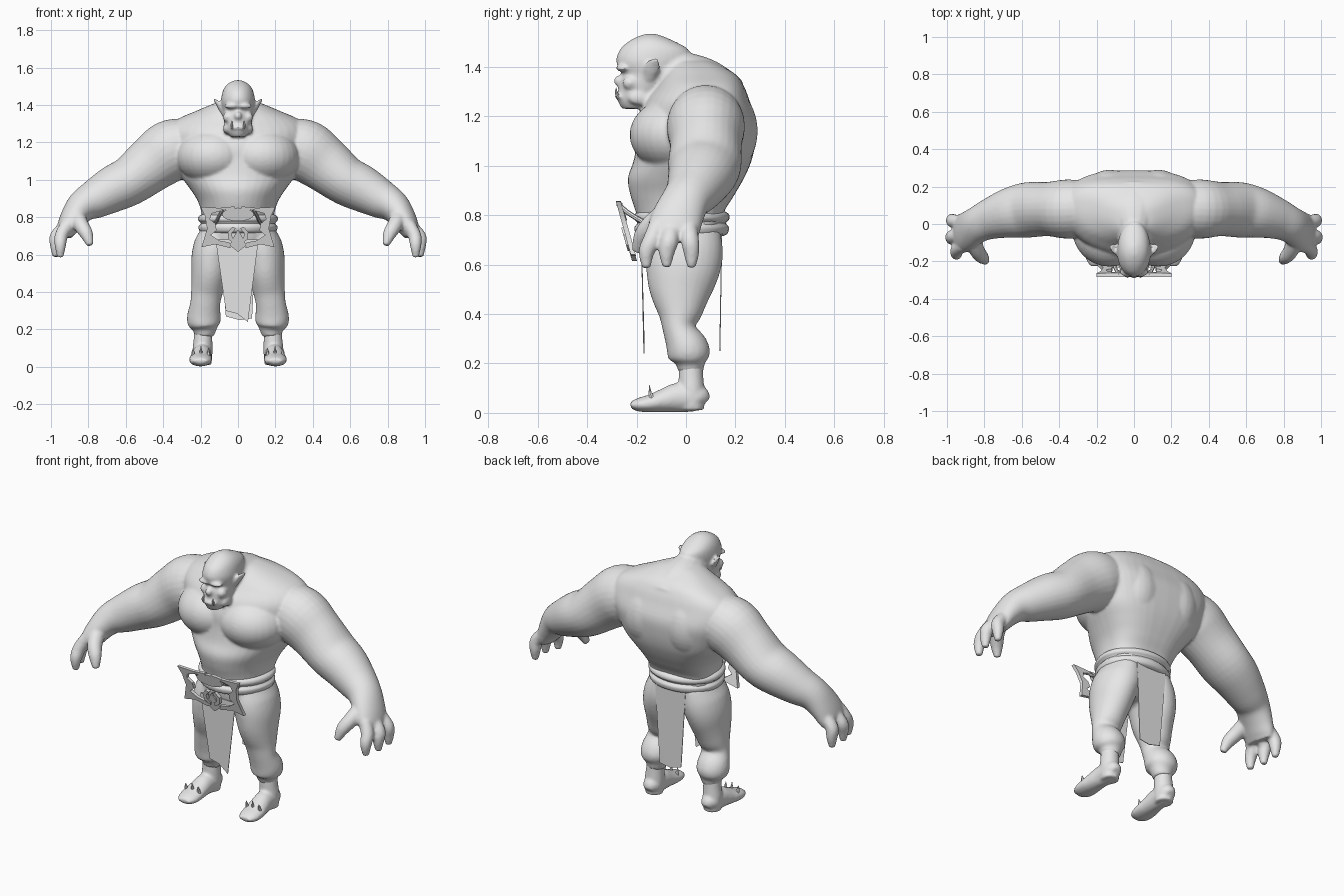
import bpy, bmesh, math
from mathutils import Vector, Matrix

grey = bpy.data.materials.new("plain_grey")
grey.diffuse_color = (0.8, 0.8, 0.8, 1)


def smooth_rows(rows, steps=4):
    """Rounded interpolation through rows of numbers."""
    out = []
    for i in range(len(rows) - 1):
        p0, p1, p2, p3 = (rows[max(i - 1, 0)], rows[i], rows[i + 1], rows[min(i + 2, len(rows) - 1)])
        for k in range(steps):
            t = k / steps
            out.append([b + .5 * t * (c - a + t * (2 * a - 5 * b + 4 * c - d + t * (3 * (b - c) + d - a)))
                        for a, b, c, d in zip(p0, p1, p2, p3)])
    return out + [list(rows[-1])]


def loft(bm, rings):
    """Closed skin through a list of point rings."""
    vs = [[bm.verts.new(p) for p in r] for r in rings]
    n = len(vs[0])
    for a, b in zip(vs, vs[1:]):
        for i in range(n):
            bm.faces.new((a[i], a[(i + 1) % n], b[(i + 1) % n], b[i]))
    bm.faces.new(vs[0])
    bm.faces.new(vs[-1])


def stack(bm, rows, back=2.0, n=32):
    """Horizontal sections: z, half width, front y, widest y, back y."""
    rings = []
    for z, w, yf, ym, yb in smooth_rows(rows):
        ring = []
        for i in range(n):
            t = 2 * math.pi * i / n
            c, s = math.cos(t), math.sin(t)
            e = 2 / back if s > 0 else 1
            x = math.copysign(abs(c) ** e, c) * w
            y = ym + abs(s) ** e * (yb - ym) if s > 0 else ym + s * (ym - yf)
            ring.append((x, y, z))
        rings.append(ring)
    loft(bm, rings)


def tube(bm, nodes, ref, n=20, steps=4):
    """Limb along nodes (x, y, z, radius along ref, other radius)."""
    nodes = smooth_rows(nodes, steps)
    pts = [Vector(p[:3]) for p in nodes]
    rings = []
    for i, p in enumerate(pts):
        t = (pts[min(i + 1, len(pts) - 1)] - pts[max(i - 1, 0)]).normalized()
        u = Vector(ref)
        u = (u - t * u.dot(t)).normalized()
        v = t.cross(u)
        a, b = nodes[i][3:]
        rings.append([p + u * a * math.cos(k * math.tau / n) + v * b * math.sin(k * math.tau / n)
                      for k in range(n)])
    loft(bm, rings)


def ball(bm, c, r):
    m = Matrix.Translation(c) @ Matrix.Diagonal((*r, 1))
    bmesh.ops.create_uvsphere(bm, u_segments=32, v_segments=20, radius=1, matrix=m)


def plate(bm, outline, thick, lift=0.0):
    """Tilted buckle plate from an x, z outline."""
    loft(bm, [[(x, -0.285 + (0.86 - z) * 0.28 + d - lift, z) for x, z in outline] for d in (0, thick)])


def mirror(bm):
    g = bmesh.ops.duplicate(bm, geom=bm.verts[:] + bm.edges[:] + bm.faces[:])["geom"]
    bmesh.ops.scale(bm, vec=(-1, 1, 1), verts=[v for v in g if isinstance(v, bmesh.types.BMVert)])


def finish(name, bm, voxel=0, smooth=4, angle=40):
    bmesh.ops.recalc_face_normals(bm, faces=bm.faces)
    me = bpy.data.meshes.new(name)
    bm.to_mesh(me)
    bm.free()
    ob = bpy.data.objects.new(name, me)
    bpy.context.collection.objects.link(ob)
    me.materials.append(grey)
    bpy.ops.object.select_all(action="DESELECT")
    ob.select_set(True)
    bpy.context.view_layer.objects.active = ob
    bpy.ops.object.shade_smooth_by_angle(angle=math.radians(angle))
    if voxel:
        r = ob.modifiers.new("blend", "REMESH")
        r.mode, r.voxel_size, r.use_smooth_shade = "VOXEL", voxel, True
        s = ob.modifiers.new("soften", "SMOOTH")
        s.factor, s.iterations = 0.5, smooth
    return ob


X, Y = (1, 0, 0), (0, 1, 0)

# Body: paired arms, three-fingered hands, muscles and face features
bm = bmesh.new()
tube(bm, [(.14, .1, 1.21, .11, .11), (.26, .085, 1.185, .145, .145), (.36, .08, 1.155, .158, .165),
          (.46, .08, 1.085, .145, .15), (.57, .075, 1.0, .148, .132), (.66, .06, .955, .135, .125),
          (.76, .03, .9, .112, .106), (.83, .0, .86, .098, .087), (.88, -.03, .8, .103, .07),
          (.915, -.05, .74, .105, .055), (.93, -.055, .7, .095, .04)], Y, 28)
for y0, y1, xt, tip in ((-.115, -.16, .95, .585), (-.055, -.078, .975, .59), (.01, .022, .972, .587)):
    tube(bm, [(.915, y0, .76, .036, .035), (xt - .005, (y0 + y1) / 2, .7, .037, .036),
              (xt, y1, .65, .033, .031), (xt, y1, tip, .017, .017)], Y, 12)
tube(bm, [(.87, -.06, .82, .05, .05), (.84, -.14, .76, .042, .042),
          (.81, -.18, .71, .036, .034), (.79, -.2, .65, .018, .018)], X, 12)
ball(bm, (.13, -.03, 1.125), (.2, .198, .155))      # chest
ball(bm, (.13, .12, 1.14), (.16, .17, .2))          # back
ball(bm, (.034, -.258, 1.394), (.042, .026, .013))  # brow
ball(bm, (.055, -.225, 1.335), (.026, .032, .028))  # cheek
ball(bm, (.06, -.19, 1.275), (.02, .045, .03))      # jaw
tube(bm, [(.075, -.15, 1.35, .012, .02), (.095, -.14, 1.385, .012, .03),
          (.11, -.13, 1.41, .01, .03), (.13, -.12, 1.432, .007, .01)], X, 12)   # ear
mirror(bm)
# Trunk, neck, skull and central features
stack(bm, [(.68, .19, -.18, 0, .14), (.8, .192, -.2, 0, .15), (.88, .212, -.225, .02, .195),
           (.95, .255, -.235, .04, .235), (1.02, .305, -.212, .06, .265), (1.1, .335, -.2, .08, .282),
           (1.18, .365, -.195, .09, .285), (1.26, .375, -.165, .09, .258), (1.32, .33, -.12, .09, .235),
           (1.37, .22, -.09, .08, .2), (1.415, .11, -.06, .05, .12), (1.43, .05, -.05, .03, .08)], 2.8, 40)
tube(bm, [(0, -.14, 1.38, .08, .08), (0, -.03, 1.365, .095, .098), (0, .06, 1.32, .15, .12),
          (0, .14, 1.25, .2, .13)], X)
stack(bm, [(1.23, .04, -.258, -.21, -.17), (1.26, .06, -.275, -.2, -.13), (1.3, .072, -.274, -.18, -.08),
           (1.34, .08, -.27, -.16, -.04), (1.37, .084, -.26, -.15, -.01), (1.4, .089, -.275, -.15, .0),
           (1.43, .09, -.282, -.15, .02), (1.47, .083, -.267, -.14, .01), (1.5, .068, -.235, -.14, -.04),
           (1.52, .045, -.2, -.145, -.085), (1.533, .015, -.165, -.145, -.12)])
ball(bm, (0, -.272, 1.342), (.02, .02, .022))       # nose
ball(bm, (0, -.268, 1.28), (.045, .02, .014))       # lower lip
finish("body", bm, .008, 6)

# Tusks
bm = bmesh.new()
tube(bm, [(.03, -.272, 1.275, .008, .008), (.034, -.282, 1.295, .006, .006),
          (.032, -.282, 1.315, .001, .001)], X, 8)
mirror(bm)
finish("tusks", bm)

# Trousers with bulging cuffs
bm = bmesh.new()
tube(bm, [(.1, 0, .74, .09, .14), (.115, -.005, .66, .115, .155), (.137, -.012, .59, .112, .152),
          (.15, -.022, .5, .1, .13), (.165, -.025, .41, .086, .094), (.175, -.028, .34, .08, .066),
          (.182, .002, .27, .09, .084), (.182, .015, .23, .086, .084), (.18, .018, .2, .065, .06),
          (.183, .02, .165, .051, .05)], X, 28)
mirror(bm)
stack(bm, [(.58, .08, -.1, 0, .09), (.62, .18, -.16, 0, .13), (.7, .205, -.185, 0, .145),
           (.77, .195, -.19, 0, .15)])
finish("trousers", bm, .01)

# Feet and ankles
bm = bmesh.new()
tube(bm, [(.185, .02, .24, .045, .045), (.187, .02, .15, .05, .05), (.19, .023, .08, .054, .052),
          (.19, .025, .01, .048, .048)], X)
tube(bm, [(.19, .077, .04, .025, .025), (.19, .05, .06, .05, .054), (.193, -.03, .062, .052, .06),
          (.197, -.09, .05, .057, .048), (.2, -.14, .039, .062, .037), (.2, -.19, .033, .056, .028),
          (.2, -.224, .032, .035, .014)], X)
mirror(bm)
finish("feet", bm, .008)

# Spikes across the toes
bm = bmesh.new()
for x, h in ((.158, .1), (.198, .112), (.24, .1)):
    tube(bm, [(x, -.135, .05, .012, .012), (x, -.145, .08, .008, .008), (x, -.148, h, .001, .001)], X, 6, 1)
mirror(bm)
finish("toe_spikes", bm)

# Double rolled belt
bm = bmesh.new()
stack(bm, [(z, .197 + d, -.195 - d, 0, .16 + d) for z, d in
           ((.715, -.01), (.725, .008), (.75, .014), (.768, .002), (.785, .016), (.805, .012), (.818, -.01))])
finish("belt", bm)

# Openwork buckle with horned sides
bm = bmesh.new()
plate(bm, [(.02, .858), (.1, .85), (.2, .855), (.178, .81), (.165, .74), (.195, .64), (.12, .655),
           (.04, .635), (.045, .665), (.1, .675), (.145, .705), (.115, .73), (.12, .765), (.15, .79),
           (.14, .82), (.09, .835), (.02, .845)], .02)
plate(bm, [(.015, .655), (.05, .68), (.055, .72), (.03, .75), (.012, .74), (.033, .715), (.03, .69), (.01, .675)],
      .022, .008)
tube(bm, [(.08, -.275, .845, .01, .01), (.1, -.235, .81, .01, .01), (.12, -.17, .77, .01, .01)], X, 8)
mirror(bm)
n = 16
plate(bm, [(.085 * math.cos(k * math.tau / n), .815 + .036 * math.sin(k * math.tau / n)) for k in range(n)],
      .02, -.004)
plate(bm, [(0, .615), (.045, .65), (.02, .7), (0, .735), (-.02, .7), (-.045, .65)], .02, .002)
finish("buckle", bm)

# Hanging cloths
for name, outline, top, low in (
        ("front_cloth", [(-.12, .68), (.11, .68), (.053, .24), (-.005, .285), (-.065, .3)], -.18, -.17),
        ("back_cloth", [(-.1, .74), (.1, .74), (.075, .26), (.01, .25), (-.065, .27)], .145, .137)):
    bm = bmesh.new()
    ys = [top, top] + [low] * 3
    loft(bm, [[(x, y + d, z) for (x, z), y in zip(outline, ys)] for d in (-.002, .002)])
    bmesh.ops.triangulate(bm, faces=bm.faces)
    finish(name, bm, angle=20)
